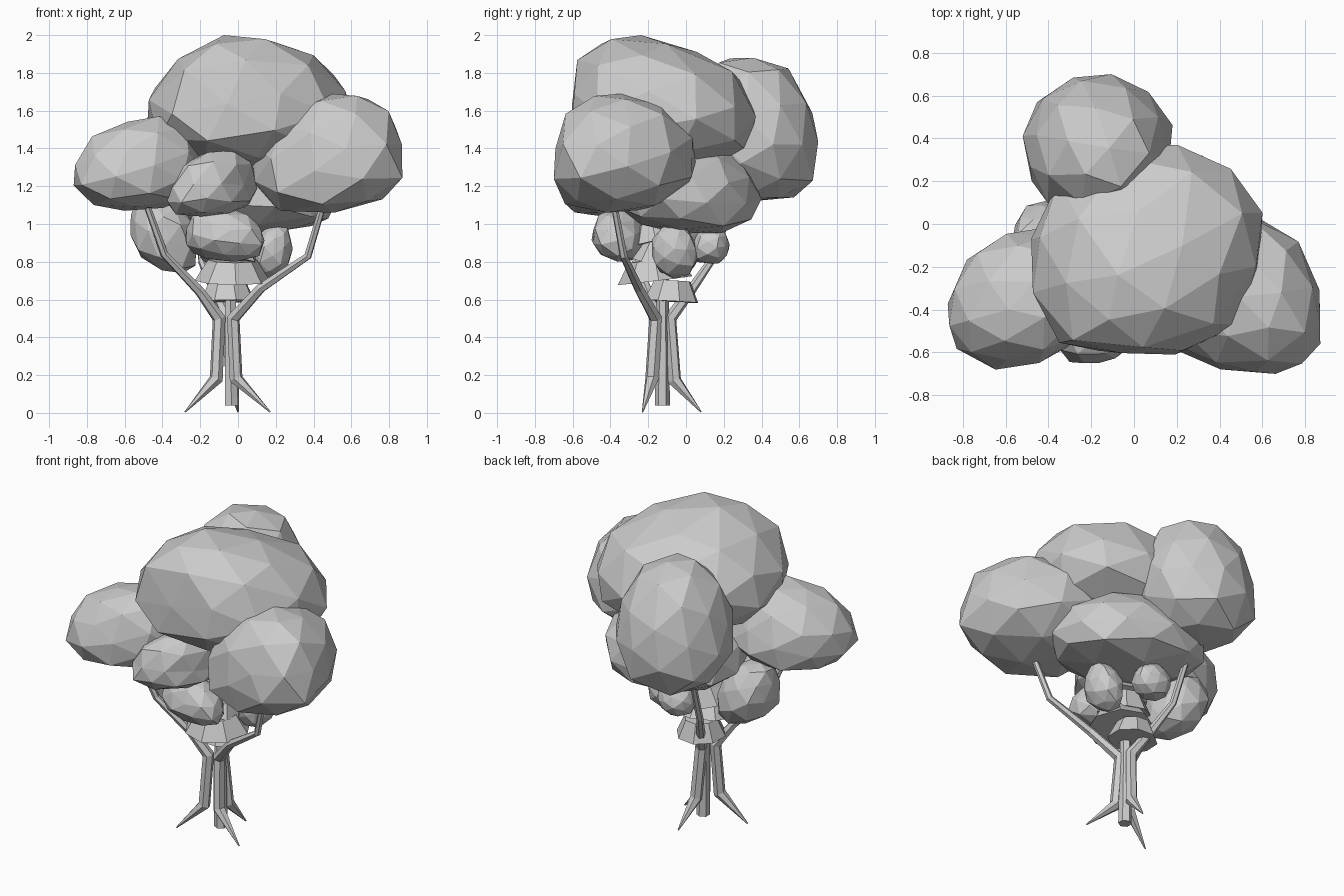
import bpy, bmesh, random
from mathutils import Vector, Matrix, Euler

cube = bpy.data.objects.get("Cube")
if cube:
    bpy.data.objects.remove(cube, do_unlink=True)

GREY = (0.6, 0.6, 0.6, 1)
grey = bpy.data.materials.new("plain_grey")
grey.use_nodes = True
grey.diffuse_color = GREY
grey.node_tree.nodes["Principled BSDF"].inputs["Base Color"].default_value = GREY


def add_mesh(name, bm):
    mesh = bpy.data.meshes.new(name)
    bm.to_mesh(mesh)
    bm.free()
    mesh.materials.append(grey)
    obj = bpy.data.objects.new(name, mesh)
    bpy.context.collection.objects.link(obj)


def foliage(name, low, high, girth, peak, base, seed, skew=0):
    """Blocky faceted clump filling the box low..high, widest near height girth,
    with its top bent over to peak and its underside to base (both x, y)."""
    rng = random.Random(seed)
    bm = bmesh.new()
    bmesh.ops.create_icosphere(bm, subdivisions=2, radius=1)
    turn = Euler([rng.uniform(0, 3) for _ in range(3)]).to_matrix()
    middle = [(a + b) / 2 for a, b in zip(low, high)]
    half = [(b - a) / 2 for a, b in zip(low, high)]
    for v in bm.verts:
        p = turn @ v.co
        p *= rng.uniform(0.96, 1.05) / sum(abs(c) ** 2.4 for c in p) ** (1 / 2.4)
        end = peak if p.z > 0 else base
        narrow = 1 - 0.12 * p.z
        p.x = p.x * narrow + p.z ** 2 * (end[0] - middle[0]) / half[0] + skew * p.y
        p.y = p.y * narrow + p.z ** 2 * (end[1] - middle[1]) / half[1]
        p.z *= (high[2] - girth) if p.z > 0 else (girth - low[2])
        v.co = p
    # Fit the clump to its box
    for axis in range(3):
        values = [v.co[axis] for v in bm.verts]
        a, b = min(values), max(values)
        for v in bm.verts:
            t = (v.co[axis] - a) / (b - a)
            v.co[axis] = low[axis] + t * (high[axis] - low[axis])
    bmesh.ops.dissolve_limit(bm, angle_limit=0.15, verts=bm.verts, edges=bm.edges)
    add_mesh(name, bm)


def stem(name, points, radii):
    """Faceted tapering tube through the points."""
    curve = bpy.data.curves.new(name, "CURVE")
    curve.dimensions = "3D"
    curve.bevel_depth = 1
    curve.bevel_resolution = 1
    curve.use_fill_caps = True
    line = curve.splines.new("POLY")
    line.points.add(len(points) - 1)
    for dest, p, r in zip(line.points, points, radii):
        dest.co = (*p, 1)
        dest.radius = r
    line.use_smooth = False
    curve.materials.append(grey)
    obj = bpy.data.objects.new(name, curve)
    bpy.context.collection.objects.link(obj)


def collar(name, centre, r_low, r_top, height, tilt):
    """Flared eight-sided collar around the top of the trunk."""
    bm = bmesh.new()
    bmesh.ops.create_cone(bm, cap_ends=True, segments=8, radius1=r_low,
                          radius2=r_top, depth=height,
                          matrix=Matrix.Translation(Vector(centre)) @ Euler(tilt).to_matrix().to_4x4())
    add_mesh(name, bm)


# Large crown clumps
foliage("crown_top", (-0.48, -0.61, 1.29), (0.60, 0.37, 2.0), 1.60,
        (0.03, -0.28), (0.05, -0.10), 4, 0.1)
foliage("crown_back", (-0.52, 0.03, 1.12), (0.18, 0.70, 1.88), 1.48,
        (-0.16, 0.33), (-0.18, 0.38), 2)
foliage("crown_right", (-0.87, -0.68, 1.07), (-0.17, -0.02, 1.57), 1.30,
        (-0.45, -0.37), (-0.56, -0.36), 3, 0.18)
foliage("crown_left", (0.05, -0.70, 1.06), (0.87, 0.05, 1.69), 1.36,
        (0.54, -0.38), (0.43, -0.38), 8, -0.2)
foliage("crown_middle", (-0.38, -0.36, 0.95), (0.53, 0.40, 1.42), 1.17,
        (0.06, 0.04), (0.12, 0.04), 5, -0.12)
foliage("crown_front", (-0.38, -0.65, 1.04), (0.10, -0.15, 1.39), 1.18,
        (-0.06, -0.44), (-0.20, -0.40), 6, 0.3)

# Small clumps under the crown
foliage("lower_front_clump", (-0.28, -0.50, 0.80), (0.14, -0.20, 1.09), 0.94,
        (-0.12, -0.35), (-0.04, -0.33), 7, -0.2)
foliage("lower_right_clump", (-0.57, -0.27, 0.74), (-0.22, 0.11, 1.15), 0.98,
        (-0.45, -0.08), (-0.31, -0.08), 9)
foliage("lower_left_clump", (0.08, -0.18, 0.71), (0.29, 0.06, 1.0), 0.87,
        (0.22, -0.06), (0.15, -0.05), 10)
foliage("lower_back_clump", (-0.14, 0.03, 0.79), (0.09, 0.23, 0.99), 0.90,
        (-0.02, 0.14), (-0.03, 0.12), 11)

# Collars stacked around the trunk top
collar("collar_low", (-0.055, -0.075, 0.645), 0.15, 0.10, 0.11, (-0.06, 0, 0.3))
collar("collar_middle", (-0.03, -0.17, 0.755), 0.20, 0.13, 0.11, (0.12, 0, 0.1))
collar("collar_high", (-0.04, -0.14, 0.86), 0.16, 0.10, 0.12, (-0.15, 0.15, 0.2))
collar("collar_top", (-0.04, -0.17, 0.95), 0.13, 0.08, 0.10, (0.2, -0.1, 0))

# Straight core of the trunk
stem("trunk_core", [(-0.035, -0.125, 0.04), (-0.04, -0.125, 0.5), (-0.04, -0.12, 1.0)],
     [0.04, 0.034, 0.03])

# Three stems, each running from a root tip up to a branch end
taper = [0.004, 0.037, 0.036, 0.027, 0.021, 0.018]
stem("right_stem", [(-0.28, -0.23, 0.005), (-0.115, -0.18, 0.18), (-0.10, -0.16, 0.5),
                    (-0.20, -0.20, 0.64), (-0.39, -0.28, 0.84), (-0.49, -0.34, 1.12)], taper)
stem("left_stem", [(0.17, -0.23, 0.005), (-0.01, -0.18, 0.18), (-0.025, -0.16, 0.5),
                   (0.12, -0.25, 0.66), (0.37, -0.33, 0.83), (0.45, -0.38, 1.10)], taper)
stem("back_stem", [(0.00, 0.08, 0.005), (-0.03, -0.06, 0.17), (-0.05, -0.085, 0.5),
                   (-0.12, 0.02, 0.64), (-0.19, 0.13, 0.80), (-0.22, 0.27, 1.17)], taper)
